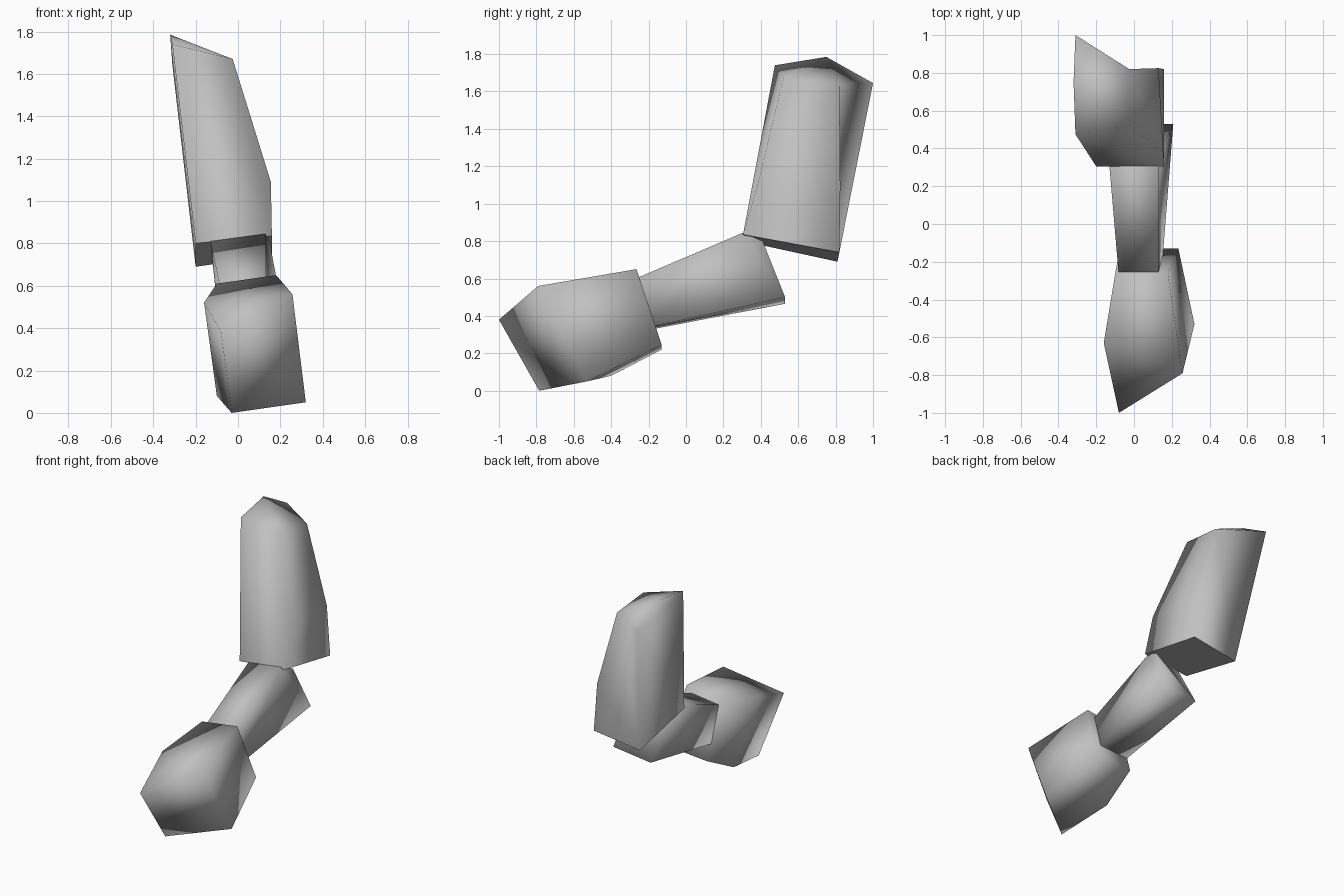
import bpy
import bmesh

default_cube = bpy.data.objects.get("Cube")
if default_cube:
    bpy.data.objects.remove(default_cube, do_unlink=True)

# Single plain grey
grey = bpy.data.materials.new("plain_grey")
grey.use_nodes = True
colour = (0.53, 0.53, 0.53, 1)
grey.diffuse_color = colour
shader = next(n for n in grey.node_tree.nodes if n.type == "BSDF_PRINCIPLED")
shader.inputs["Base Color"].default_value = colour
shader.inputs["Roughness"].default_value = 0.8


def build_block(name, corners, faces, flat_faces=()):
    """Closed low-poly block; each face is a string of corner letters."""
    bm = bmesh.new()
    verts = {key: bm.verts.new(co) for key, co in corners.items()}
    for letters in faces.split():
        face = bm.faces.new([verts[key] for key in letters])
        face.smooth = letters not in flat_faces
        face.material_index = 0
    bmesh.ops.recalc_face_normals(bm, faces=bm.faces[:])
    mesh = bpy.data.meshes.new(name)
    bm.to_mesh(mesh)
    bm.free()
    mesh.materials.append(grey)
    obj = bpy.data.objects.new(name, mesh)
    bpy.context.collection.objects.link(obj)
    return obj


# Tall upper segment: four-sided base (a-d), shoulder (e, f), peaked top (g-k)
build_block(
    "upper_segment",
    {
        "a": (-0.2, 0.305, 0.8), "b": (-0.2, 0.81, 0.69),
        "c": (0.16, 0.82, 0.74), "d": (0.16, 0.305, 0.835),
        "e": (0.13, 0.825, 1.09), "f": (0.155, 0.38, 1.09),
        "g": (-0.31, 0.475, 1.74), "h": (-0.32, 0.75, 1.785),
        "i": (-0.31, 1.0, 1.645), "j": (-0.025, 0.82, 1.64),
        "k": (-0.025, 0.52, 1.67),
    },
    "abcd abig gih ghk hij hjk adfkg dcef fejk cbije",
    flat_faces=("abcd",),
)

# Slanted middle segment: front end (a-d) sits inside the lower segment
build_block(
    "middle_segment",
    {
        "a": (-0.08, -0.28, 0.57), "b": (0.13, -0.28, 0.595),
        "c": (0.15, -0.2, 0.34), "d": (-0.08, -0.2, 0.325),
        "e": (-0.13, 0.305, 0.81), "f": (0.13, 0.305, 0.845),
        "g": (0.15, 0.41, 0.8), "h": (0.208, 0.53, 0.5),
        "i": (-0.09, 0.53, 0.465),
    },
    "abcd abfe bchgf cdih daei efghi",
)

# Bulky lower segment: back end (a-d), widest points (e-i), front tip (t)
build_block(
    "lower_segment",
    {
        "a": (-0.1, -0.265, 0.61), "b": (0.18, -0.265, 0.65),
        "c": (0.235, -0.13, 0.245), "d": (-0.075, -0.13, 0.22),
        "e": (0.257, -0.79, 0.56), "f": (-0.16, -0.63, 0.52),
        "g": (0.32, -0.53, 0.05), "h": (-0.03, -0.785, 0.0),
        "i": (-0.1, -0.4, 0.08), "t": (-0.08, -1.0, 0.38),
    },
    "abcd tef ebaf egcb tegh fadi tfih hgcdi",
)
